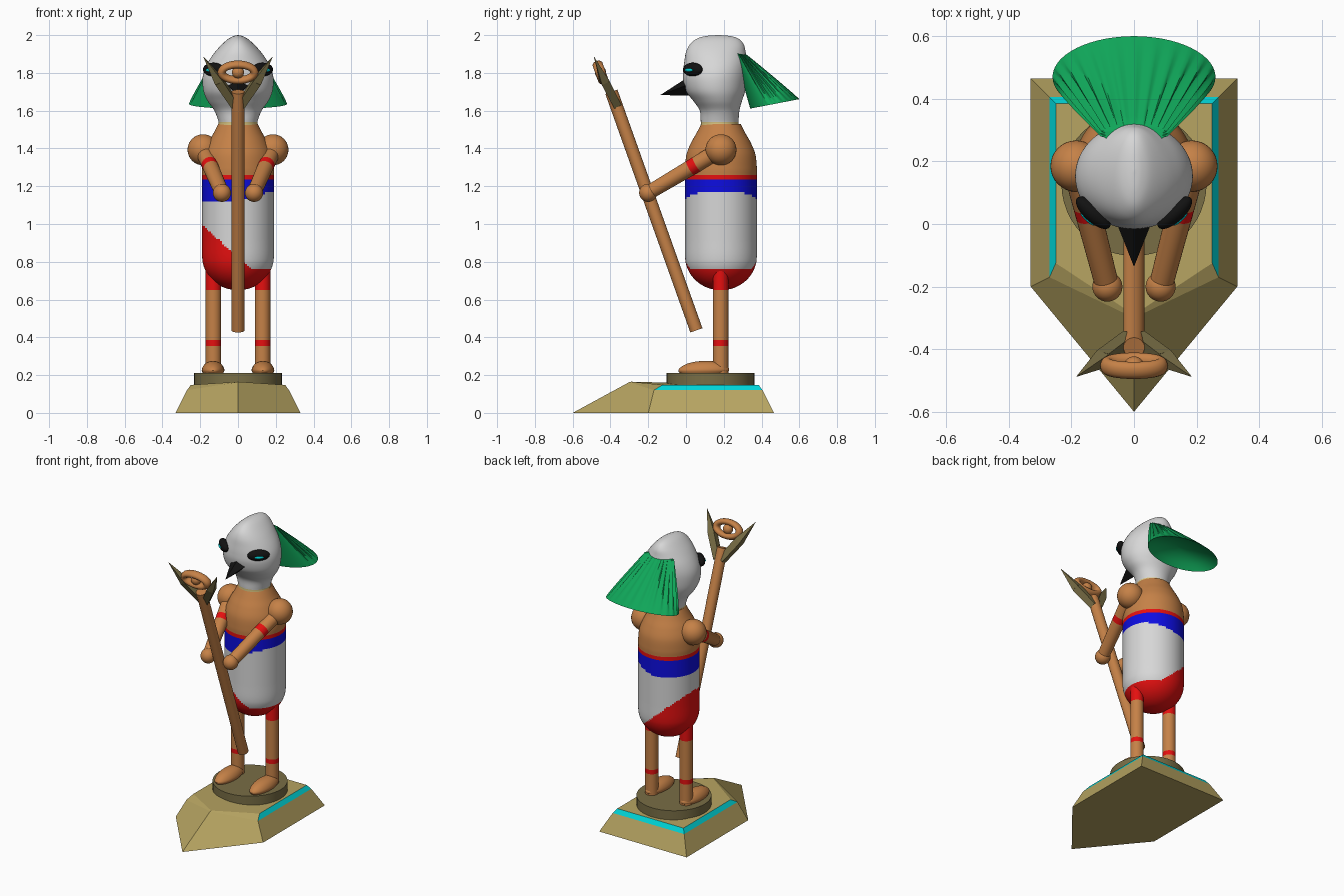
import bpy, bmesh, math
from mathutils import Vector, Matrix

if "Cube" in bpy.data.objects:
    bpy.data.objects.remove(bpy.data.objects["Cube"])

def mat(name, c):
    m = bpy.data.materials.new(name)
    m.diffuse_color = (*c, 1)
    m.use_nodes = True
    m.node_tree.nodes["Principled BSDF"].inputs["Base Color"].default_value = m.diffuse_color
    return m

SKIN = mat("copper skin", (.56, .22, .063))
WHITE = mat("white cloth", (.68, .68, .68))
RED = mat("red", (.78, .005, .005))
BLUE = mat("blue", (.004, .004, .75))
CYAN = mat("cyan", (.0, .66, .68))
GREEN = mat("green", (.005, .38, .10))
BLACK = mat("black", (.006, .006, .006))
TAN = mat("sandstone", (.47, .37, .12))
DARK = mat("dark bronze", (.19, .155, .06))
CREAM = mat("cream", (.70, .56, .22))

def finish(name, bm, mats, smooth=True, rule=None, matrix=None):
    bmesh.ops.recalc_face_normals(bm, faces=bm.faces[:])
    for f in bm.faces:
        if rule:
            f.material_index = mats.index(rule(f.calc_center_median()))
    if matrix:
        bm.transform(matrix)
    me = bpy.data.meshes.new(name)
    bm.to_mesh(me)
    bm.free()
    ob = bpy.data.objects.new(name, me)
    bpy.context.collection.objects.link(ob)
    for m in mats:
        me.materials.append(m)
    if smooth:
        bpy.ops.object.select_all(action='DESELECT')
        ob.select_set(True)
        bpy.context.view_layer.objects.active = ob
        bpy.ops.object.shade_smooth_by_angle(angle=math.radians(40))
    return ob

def loft(name, rings, mats, **kw):
    bm = bmesh.new()
    vs = [[bm.verts.new(p) for p in r] for r in rings]
    n = len(vs[0])
    for a, b in zip(vs, vs[1:]):
        for i in range(n):
            bm.faces.new((a[i], a[(i + 1) % n], b[(i + 1) % n], b[i]))
    bm.faces.new(vs[0][::-1])
    bm.faces.new(vs[-1])
    return finish(name, bm, mats, **kw)

def oval(z, rx, ry, cx, cy, n):
    return [(cx + rx * math.cos(2 * math.pi * i / n), cy + ry * math.sin(2 * math.pi * i / n), z) for i in range(n)]

def spline(keys, sub):
    # Catmull-Rom through tuples
    out = []
    for i in range(len(keys) - 1):
        p = [keys[max(0, min(len(keys) - 1, i + k))] for k in (-1, 0, 1, 2)]
        for j in range(sub):
            t = j / sub
            out.append(tuple(.5 * (2 * b + (c - a) * t + (2 * a - 5 * b + 4 * c - d) * t * t
                                   + (3 * b - a - 3 * c + d) * t ** 3) for a, b, c, d in zip(*p)))
    return out + [keys[-1]]

def rod(name, a, b, r0, r1, mats, stops=(0, 1), rule=None, n=28, smooth=True):
    a, b = Vector(a), Vector(b)
    d = b - a
    L = d.length
    mx = Matrix.Translation(a) @ d.to_track_quat('Z', 'Y').to_matrix().to_4x4()
    rings = [oval(t * L, r0 + (r1 - r0) * t, r0 + (r1 - r0) * t, 0, 0, n) for t in stops]
    return loft(name, rings, mats, matrix=mx, smooth=smooth, rule=(lambda c: rule(c.z / L)) if rule else None)

def ball(name, loc, size, m, rz=0):
    bm = bmesh.new()
    bmesh.ops.create_uvsphere(bm, u_segments=32, v_segments=20, radius=1)
    mx = Matrix.Translation(loc) @ Matrix.Rotation(rz, 4, 'Z') @ Matrix.Diagonal((*size, 1))
    return finish(name, bm, [m], matrix=mx)

# pointed plinth with an inlaid cyan rim, and round stand
def penta(w, back, side, tip, z, ztip):
    return [(w, back, z), (-w, back, z), (-w, side, z), (0, tip, ztip), (w, side, z)]
loft("plinth", [penta(.33, .465, -.2, -.6, 0, 0), penta(.27, .405, -.17, -.30, .12, .163),
                penta(.25, .385, -.125, -.29, .148, .165)], [TAN, CYAN], smooth=False,
     rule=lambda c: CYAN if .118 < c.z < .1445 and not (abs(c.x) < .01 and c.y < .2) else TAN)
rod("round_stand", (0, .13, .14), (0, .13, .21), .232, .232, [DARK], n=48)

# torso with painted wrap
def wrap(c):
    if c.z < max(.762, .825 - .9 * c.x):
        return RED
    if c.z < 1.125 + .05 * max(0, c.x / .19):
        return WHITE
    return BLUE if c.z < 1.235 else RED if c.z < 1.26 else SKIN

low = [(.83 - .18 * math.cos(a), .002 + .188 * math.sin(a)) for a in [math.pi / 12 * k for k in range(6)]]
keys = low + [(z, .19) for z in (.83, .92, 1.02, 1.12, 1.235, 1.26, 1.30)] + \
    [(1.37, .182), (1.43, .158), (1.48, .13), (1.53, .104)]
loft("torso", [oval(z, r, r, 0, .185, 96) for z, r in spline(keys, 10)],
     [SKIN, WHITE, RED, BLUE], rule=wrap)

# crested head: z, half width, half depth, centre y
head = [(1.525, .103, .10, .178), (1.545, .104, .10, .178), (1.60, .125, .105, .178), (1.65, .16, .128, .168),
        (1.70, .182, .155, .157), (1.76, .188, .168, .153), (1.81, .18, .17, .155), (1.86, .157, .167, .158),
        (1.91, .122, .158, .158), (1.95, .086, .143, .163), (1.98, .052, .112, .168), (1.995, .024, .065, .17),
        (2.0, .002, .004, .17)]
loft("head", [oval(z, rx, ry, 0, cy, 64) for z, rx, ry, cy in spline(head, 6)], [WHITE, CREAM],
     rule=lambda c: CREAM if c.z < 1.541 else WHITE)

# beak
beak = [[(.066 * k, .03, 1.745), (0, .03, 1.745 + .045 * k), (-.066 * k, .03, 1.745), (0, .03, 1.745 - .065 * k)]
        for k in (1, .01)]
beak[1] = [(x, -.135, z - .062) for x, y, z in beak[1]]
loft("beak", beak, [BLACK], smooth=False)

# pleated crest flaring from the back of the head
N, rings = 120, []
for k in range(13):
    t = k / 12
    ring = []
    for i in range(N):
        a = 2 * math.pi * i / N
        p = 1 + .09 * math.cos(24 * a) * (1 - t) ** .7 * (math.sin(a) > -.3)
        s = math.sin(a) * p
        ring.append((math.cos(a) * p * (.10 + .16 * t), .288 + .182 * t + s * (.032 + .098 * t),
                     1.90 - .264 * t + s * (.025 * t - .004 * (1 - t))))
    rings.append(ring)
# hollow underside
rings += [[(x * q, .47 + (y - .47) * q - d * .6, 1.636 + (z - 1.636) * q + d) for x, y, z in rings[12]]
          for q, d in ((.75, .03), (.4, .055), (.05, .065))]
loft("crest", rings, [GREEN])

hand_z = 1.165
for s, side in ((-1, "left"), (1, "right")):
    # painted eyes
    rz = s * math.radians(42)
    ball(side + "_eye_mask", (s * .13, .036, 1.818), (.07, .03, .036), BLACK, rz)
    ball(side + "_eye", (s * .148, .016, 1.815), (.03, .008, .009), CYAN, rz)
    # arms
    sh, hand = (s * .185, .185, 1.393), (s * .085, -.2, hand_z)
    ball(side + "_shoulder", sh, (.082, .082, .082), SKIN)
    rod(side + "_arm", sh, hand, .045, .038, [SKIN, RED], (0, .33, .42, 1),
        lambda t: RED if .33 < t < .42 else SKIN)
    ball(side + "_hand", hand, (.048, .048, .048), SKIN)
    # legs and feet
    zs = [.21, .355, .385, .65, .70, .73, .76, .79]
    loft(side + "_leg", [oval(z, .041, .041, s * .13, .183, 32) for z in zs] +
         [oval(.803, .022, .022, s * .13, .183, 32)], [SKIN, RED, WHITE],
         rule=lambda c: (wrap(c) if c.z > .65 else RED if .355 < c.z < .385 else SKIN))
    foot = [(.208, .052, .12), (.225, .06, .135), (.245, .054, .122), (.262, .04, .092), (.272, .02, .05), (.275, .002, .004)]
    loft(side + "_foot", [oval(z, rx, ry, s * .132, .09 + (z - .21) * .25, 32) for z, rx, ry in spline(foot, 3)], [SKIN])
    # fork prongs on the staff
    rod(side + "_prong", (s * .015, -.365, 1.63), (s * .10, -.43, 1.755), .03, .032, [DARK], n=4, smooth=False)
    rod(side + "_prong_tip", (s * .10, -.43, 1.755), (s * .183, -.487, 1.885), .032, .001, [DARK], n=4, smooth=False)

# staff with an eye-shaped ring on top
foot_p, top_p = Vector((0, .055, .437)), Vector((0, -.395, 1.70))
rod("staff", foot_p, top_p, .034, .034, [SKIN])
axis = (top_p - foot_p).normalized()
out = Vector((1, 0, 0)).cross(axis)
centre = Vector((0, -.453, 1.803))
bm = bmesh.new()
grid = []
for i in range(48):
    a = 2 * math.pi * i / 48
    grid.append([])
    for j in range(14):
        b = 2 * math.pi * j / 14
        p = centre + Vector((1, 0, 0)) * math.cos(a) * (.086 + .022 * math.cos(b)) \
            + axis * math.sin(a) * (.044 + .02 * math.cos(b)) + out * .028 * math.sin(b)
        grid[i].append(bm.verts.new(p))
for i in range(48):
    for j in range(14):
        k, l = (i + 1) % 48, (j + 1) % 14
        bm.faces.new((grid[i][j], grid[k][j], grid[k][l], grid[i][l]))
finish("staff_ring", bm, [SKIN])
ball("staff_bead", centre, (.032, .03, .032), SKIN)
